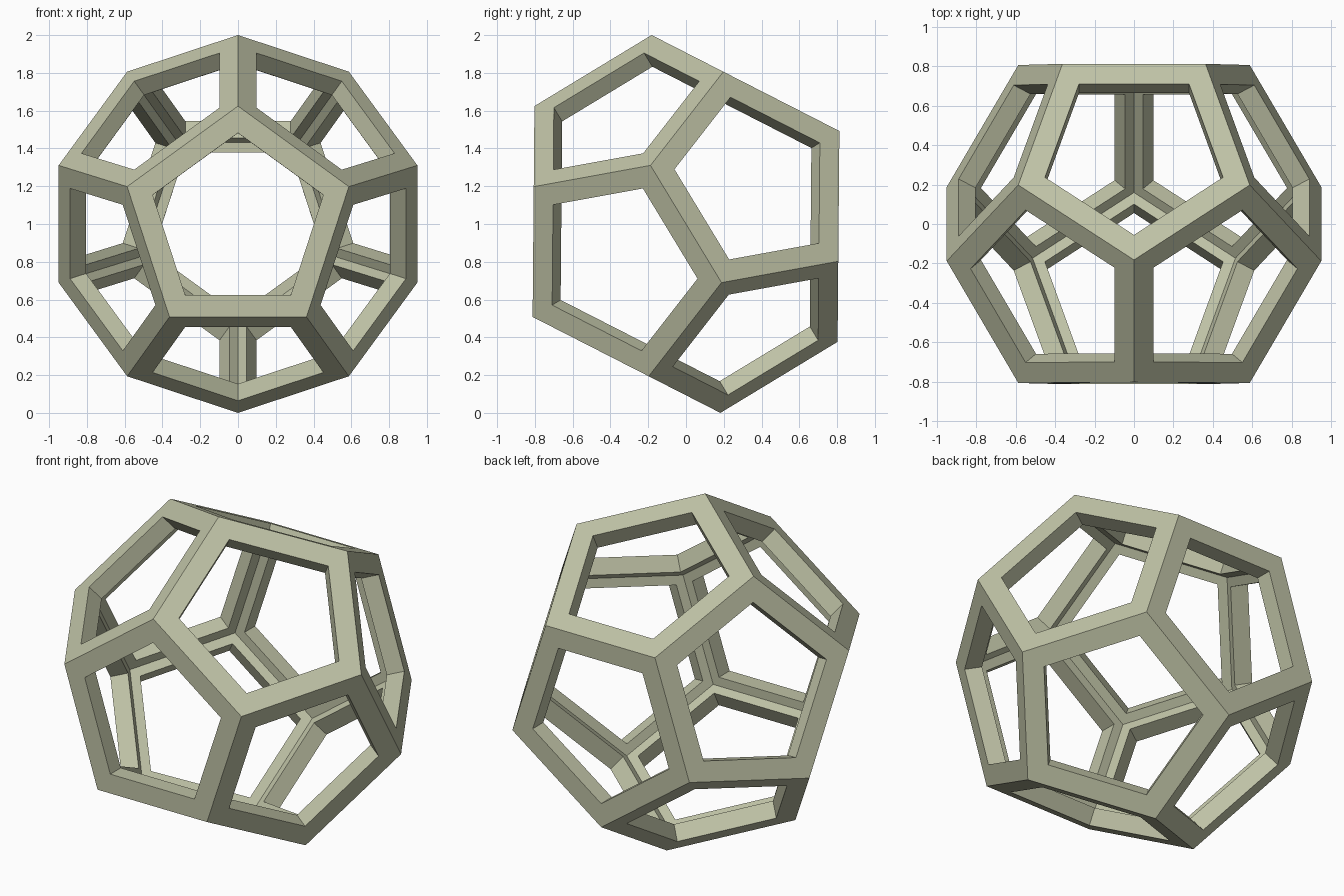
import bpy, bmesh
from math import sin, cos, radians, sqrt
from mathutils import Matrix

if "Cube" in bpy.data.objects:
    bpy.data.objects.remove(bpy.data.objects["Cube"])

PHI = (1 + sqrt(5)) / 2
RING = 0.9985           # radius of the wide vertex rings
BAR = 0.115             # bar width on each face
DEPTH = 0.10            # bar depth, measured square to each face
r = RING / PHI          # radius of the front and back pentagons
inradius = r * 1.30902

# Dodecahedron corners: narrow and wide ring, each mirrored through the centre
bm = bmesh.new()
for k in range(5):
    a = radians(90 + 72 * k)
    for rad, y in ((r, -inradius), (RING, -inradius * 0.236068)):
        for s in (1, -1):
            bm.verts.new((s * rad * cos(a), s * y, s * rad * sin(a)))
bmesh.ops.convex_hull(bm, input=bm.verts[:])
bmesh.ops.dissolve_limit(bm, angle_limit=radians(5), verts=bm.verts[:], edges=bm.edges[:])
bmesh.ops.recalc_face_normals(bm, faces=bm.faces[:])

# Open a pentagonal window in every face
panes = bm.faces[:]
bmesh.ops.inset_individual(bm, faces=panes, thickness=BAR, use_even_offset=True)
bmesh.ops.delete(bm, geom=panes, context='FACES')

# Slight tilt, then stand on the ground
bm.transform(Matrix.Rotation(radians(-0.5), 4, 'X'))
low = min(v.co.z for v in bm.verts)
bm.transform(Matrix.Translation((0, 0, -low)))

mesh = bpy.data.meshes.new("dodecahedron_frame")
bm.to_mesh(mesh)
bm.free()
frame = bpy.data.objects.new("dodecahedron_frame", mesh)
bpy.context.collection.objects.link(frame)

# Thicken the bars inwards
mod = frame.modifiers.new("thickness", 'SOLIDIFY')
mod.thickness = DEPTH
mod.offset = -1
mod.use_even_offset = True

mat = bpy.data.materials.new("pale_olive")
mat.diffuse_color = (0.52, 0.54, 0.38, 1)
mat.use_nodes = True
mat.node_tree.nodes["Principled BSDF"].inputs["Base Color"].default_value = mat.diffuse_color
mesh.materials.append(mat)
